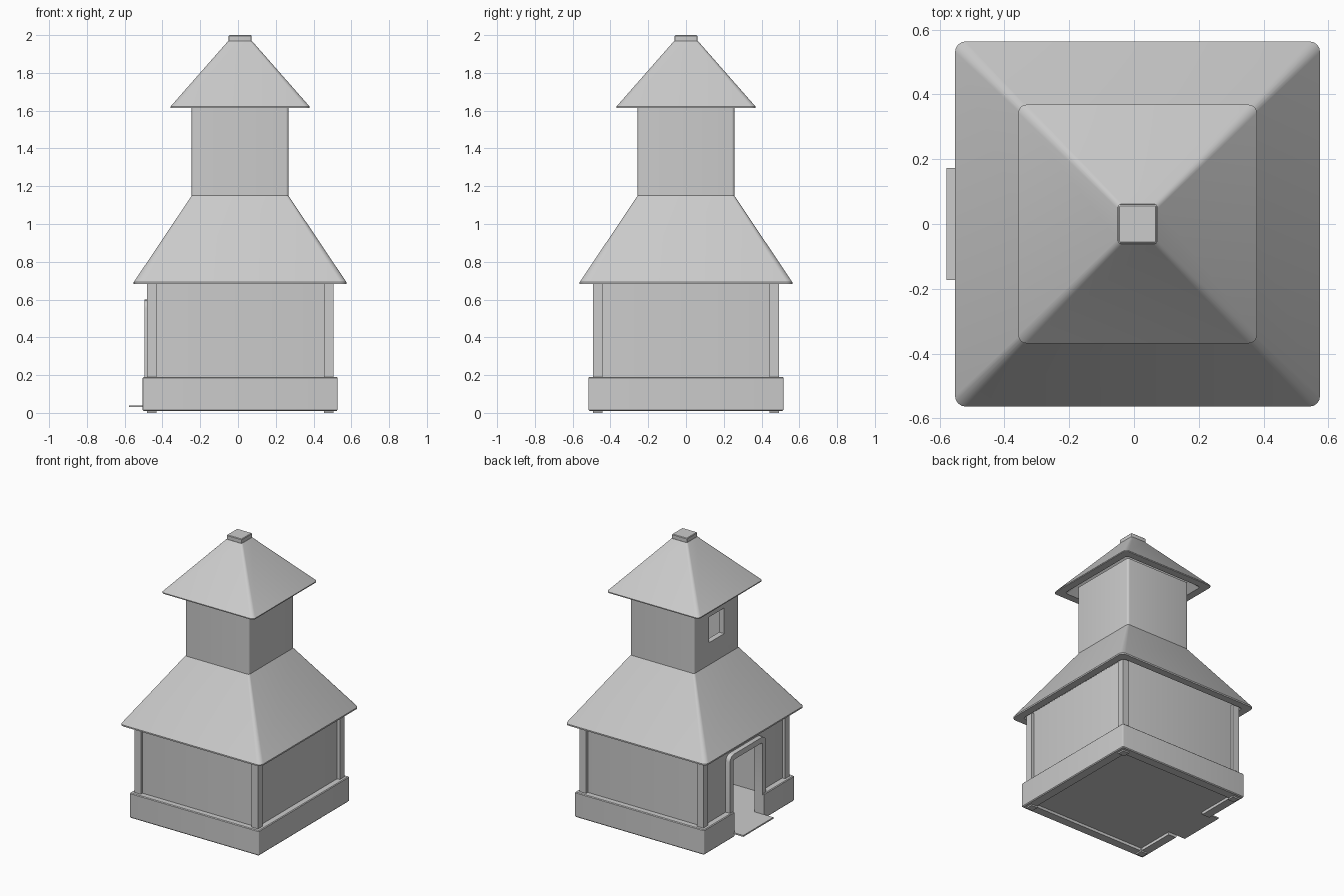
import bpy, bmesh
from math import cos, sin, pi, radians

if "Cube" in bpy.data.objects:
    bpy.data.objects.remove(bpy.data.objects["Cube"])

CX = 0.011  # building axis (the door step shifts the bounding box)


def make(name, rings, close):
    """Skin a list of equal-length vertex rings; close joins last to first."""
    bm = bmesh.new()
    vs = [[bm.verts.new(p) for p in r] for r in rings]
    n = len(rings[0])
    m = len(rings)
    for i in range(m if close else m - 1):
        a, b = vs[i], vs[(i + 1) % m]
        for j in range(n):
            k = (j + 1) % n
            bm.faces.new((a[j], a[k], b[k], b[j]))
    if not close:
        bm.faces.new(vs[0][::-1])
        bm.faces.new(vs[-1])
    bmesh.ops.recalc_face_normals(bm, faces=bm.faces)
    me = bpy.data.meshes.new(name)
    bm.to_mesh(me)
    bm.free()
    ob = bpy.data.objects.new(name, me)
    bpy.context.collection.objects.link(ob)
    return ob


def activate(ob):
    bpy.ops.object.select_all(action='DESELECT')
    ob.select_set(True)
    bpy.context.view_layer.objects.active = ob


def square(h, r, z, seg=4):
    """Rounded square ring of half size h and corner radius r."""
    pts = []
    for q, (sx, sy) in enumerate(((1, 1), (-1, 1), (-1, -1), (1, -1))):
        for s in range(seg + 1):
            a = (q + s / seg) * pi / 2
            pts.append((CX + sx * (h - r) + r * cos(a), sy * (h - r) + r * sin(a), z))
    return pts


def shell(name, profile):
    ob = make(name, [square(*p) for p in profile], True)
    return ob


def smooth(ob):
    activate(ob)
    bpy.ops.object.shade_smooth_by_angle(angle=radians(30))


def box(name, x0, x1, y0, y1, z0, z1):
    return make(name, [[(x0, y0, z), (x1, y0, z), (x1, y1, z), (x0, y1, z)]
                       for z in (z0, z1)], False)


def cut(ob, *dims):
    cutter = box("cutter", *dims)
    cutter.hide_render = True
    mod = ob.modifiers.new("opening", 'BOOLEAN')
    mod.operation = 'DIFFERENCE'
    mod.solver = 'EXACT'
    mod.object = cutter
    activate(ob)
    bpy.ops.object.modifier_apply(modifier=mod.name)
    bpy.data.objects.remove(cutter, do_unlink=True)


# Plinth and walls, both opened by the doorway on the left side
plinth = shell("plinth", [(.516, .006, .016), (.516, .006, .185), (.511, .006, .19),
                          (.45, .004, .19), (.45, .004, .01), (.511, .006, .01)])
walls = shell("walls", [(.472, .004, .03), (.472, .004, .715),
                        (.44, .004, .715), (.44, .004, .03)])
for ob in (plinth, walls):
    cut(ob, -.7, -.36, -.17, .17, -.1, .565)
    smooth(ob)

# Floor with door step
box("floor", CX - .46, CX + .46, -.46, .46, .03, .04)
box("door_step", -.578, -.445, -.172, .172, .03, .04)

# Corner posts, reaching down to form feet
for sx in (-1, 1):
    for sy in (-1, 1):
        xs = sorted((CX + sx * .443, CX + sx * .494))
        ys = sorted((sy * .441, sy * .492))
        box("corner_post", *xs, *ys, 0, .7)

# Door frame: rectangular section swept over an arch with rounded corners
pairs = [((-.205, .18), (-.165, .18))]
for side in (-1, 1):
    for s in range(5):
        a = s / 4 * pi / 2
        a = pi - a if side < 0 else pi / 2 - a
        pairs.append(tuple((side * (w - r) + r * cos(a), t - r + r * sin(a))
                           for w, t, r in ((.205, .6, .045), (.165, .56, .012))))
pairs.append(((.205, .18), (.165, .18)))
smooth(make("door_frame", [[(-.495, *o), (-.43, *o), (-.43, *i), (-.495, *i)]
                           for o, i in pairs], False))

# Lower roof flowing into the tower, with a window on the left side
tower = shell("lower_roof_and_tower", [
    (.563, .032, .682), (.563, .032, .692), (.256, .014, 1.15), (.256, .014, 1.65),
    (.216, .01, 1.65), (.216, .01, 1.13), (.51, .02, .682)])
cut(tower, -.4, -.1, -.085, .085, 1.31, 1.495)
smooth(tower)

# Upper roof and its cap
smooth(shell("upper_roof", [
    (.368, .025, 1.615), (.368, .025, 1.622), (.062, .014, 1.97),
    (.03, .01, 1.965), (.315, .02, 1.615)]))
smooth(make("roof_cap", [square(h, .004, z) for h, z in
                         ((.06, 1.955), (.06, 1.996), (.056, 2.0))], False))
